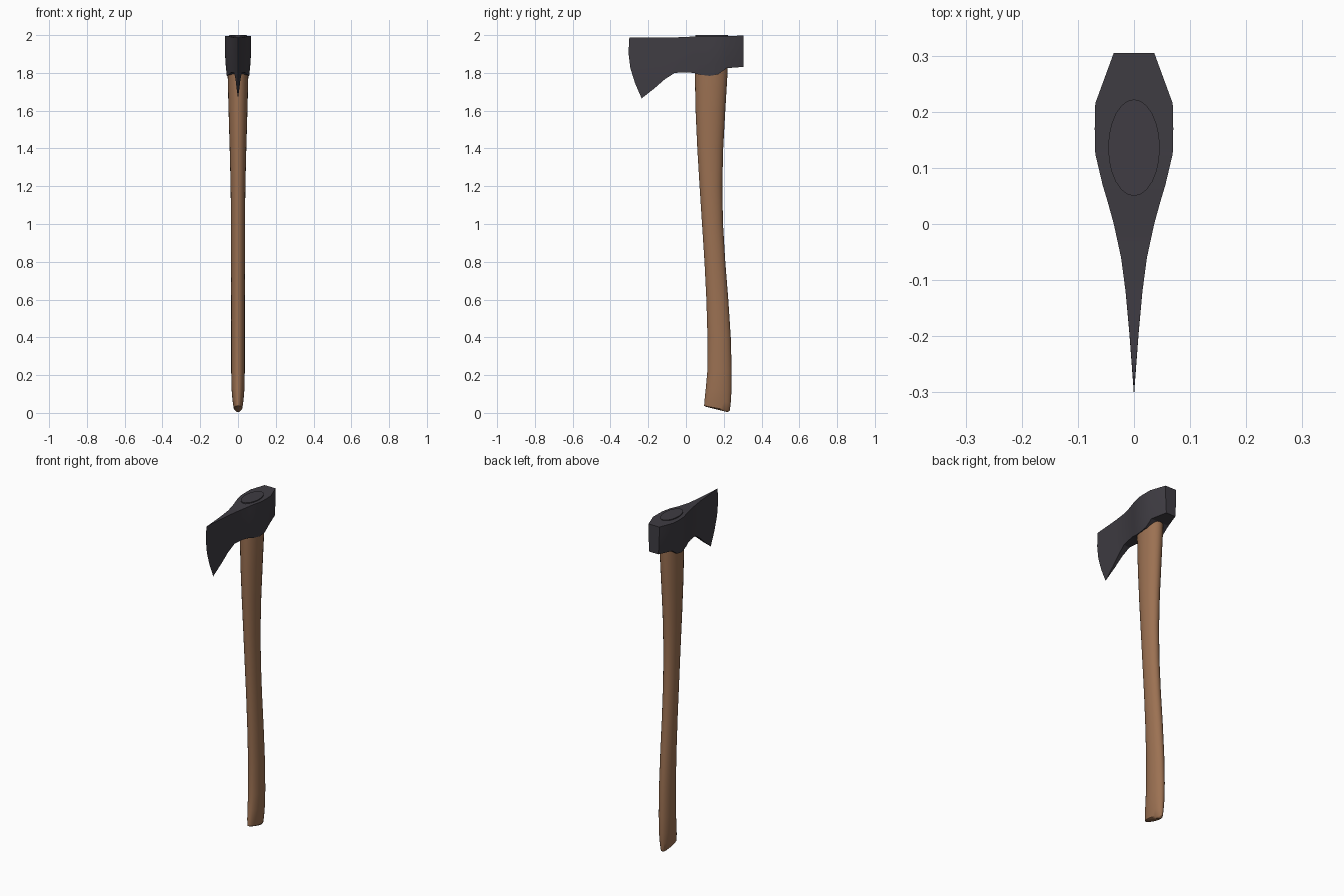
import bpy, bmesh, math


def material(name, rgb):
    m = bpy.data.materials.new(name)
    m.diffuse_color = (*rgb, 1)
    return m


STEEL = material("dark steel", (0.05, 0.046, 0.056))
WOOD = material("brown wood", (0.33, 0.165, 0.085))


def loft(name, rings, mat, angle):
    """Skin closed rings of points, cap both ends, weld and shade."""
    bm = bmesh.new()
    loops = [[bm.verts.new(p) for p in r] for r in rings]
    n = len(loops[0])
    for a, b in zip(loops, loops[1:]):
        for i in range(n):
            j = (i + 1) % n
            bm.faces.new((a[i], a[j], b[j], b[i]))
    bm.faces.new(loops[0])
    bm.faces.new(loops[-1])
    bmesh.ops.remove_doubles(bm, verts=bm.verts, dist=0.0003)
    bmesh.ops.recalc_face_normals(bm, faces=bm.faces)
    me = bpy.data.meshes.new(name)
    bm.to_mesh(me)
    bm.free()
    me.materials.append(mat)
    ob = bpy.data.objects.new(name, me)
    bpy.context.collection.objects.link(ob)
    bpy.ops.object.select_all(action='DESELECT')
    ob.select_set(True)
    bpy.context.view_layer.objects.active = ob
    bpy.ops.object.shade_smooth_by_angle(angle=math.radians(angle))
    return ob


# Axe head: stations from cutting edge to poll
# (y, half width, top z, bottom z, how much the edge curve bends the station)
stations = [
    (-0.300, 0.0000, 1.988, 1.665, 1.0),
    (-0.190, 0.0085, 1.988, 1.718, 0.35),
    (-0.120, 0.0150, 1.988, 1.765, 0.1),
    (-0.060, 0.0230, 1.988, 1.800, 0),
    (0.000, 0.0360, 1.990, 1.803, 0),
    (0.040, 0.0470, 1.993, 1.800, 0),
    (0.070, 0.0560, 1.995, 1.791, 0),
    (0.125, 0.0690, 1.995, 1.784, 0),
    (0.170, 0.0700, 1.995, 1.792, 0),
    (0.215, 0.0690, 1.996, 1.825, 0),
    (0.305, 0.0360, 1.997, 1.832, 0),
]
edge_curve = [0, -0.005, 0.005, 0.03, 0.065]
taper = [1, 1, 0.98, 0.93, 0.86]
head_rings = []
for y, w, top, bottom, bend in stations:
    side = [(w * taper[k], y + edge_curve[k] * bend, top + (bottom - top) * k / 4)
            for k in range(5)]
    head_rings.append(side + [(-x, yy, z) for x, yy, z in reversed(side)])
loft("axe_head", head_rings, STEEL, 25)


# Oval ring whose front and back ends may sit at different heights
def oval(front, back, half_x, z_front, z_back, n=24):
    ring = []
    for i in range(n):
        a = 2 * math.pi * i / n
        s = (1 + math.sin(a)) / 2
        ring.append((half_x * math.cos(a), front + (back - front) * s,
                     z_front + (z_back - z_front) * s))
    return ring


# Curved handle: (front y, back y, half width, front z, back z)
handle = [
    (0.105, 0.220, 0.014, 0.033, 0.004),
    (0.096, 0.232, 0.023, 0.038, 0.012),
    (0.099, 0.237, 0.029, 0.075, 0.055),
    (0.105, 0.241, 0.034, 0.13, 0.12),
    (0.113, 0.242, 0.036, 0.22, 0.22),
    (0.114, 0.237, 0.036, 0.40, 0.40),
    (0.108, 0.224, 0.036, 0.60, 0.60),
    (0.098, 0.208, 0.036, 0.80, 0.80),
    (0.085, 0.196, 0.037, 1.00, 1.00),
    (0.072, 0.192, 0.039, 1.20, 1.20),
    (0.060, 0.197, 0.044, 1.40, 1.40),
    (0.051, 0.208, 0.050, 1.60, 1.60),
    (0.047, 0.220, 0.055, 1.80, 1.80),
    (0.047, 0.220, 0.055, 1.90, 1.90),
]
loft("handle", [oval(*h) for h in handle], WOOD, 40)

# Oval plug closing the eye on top of the head
loft("eye_plug", [oval(0.05, 0.222, 0.046, z, z) for z in (1.98, 2.0)], STEEL, 30)
